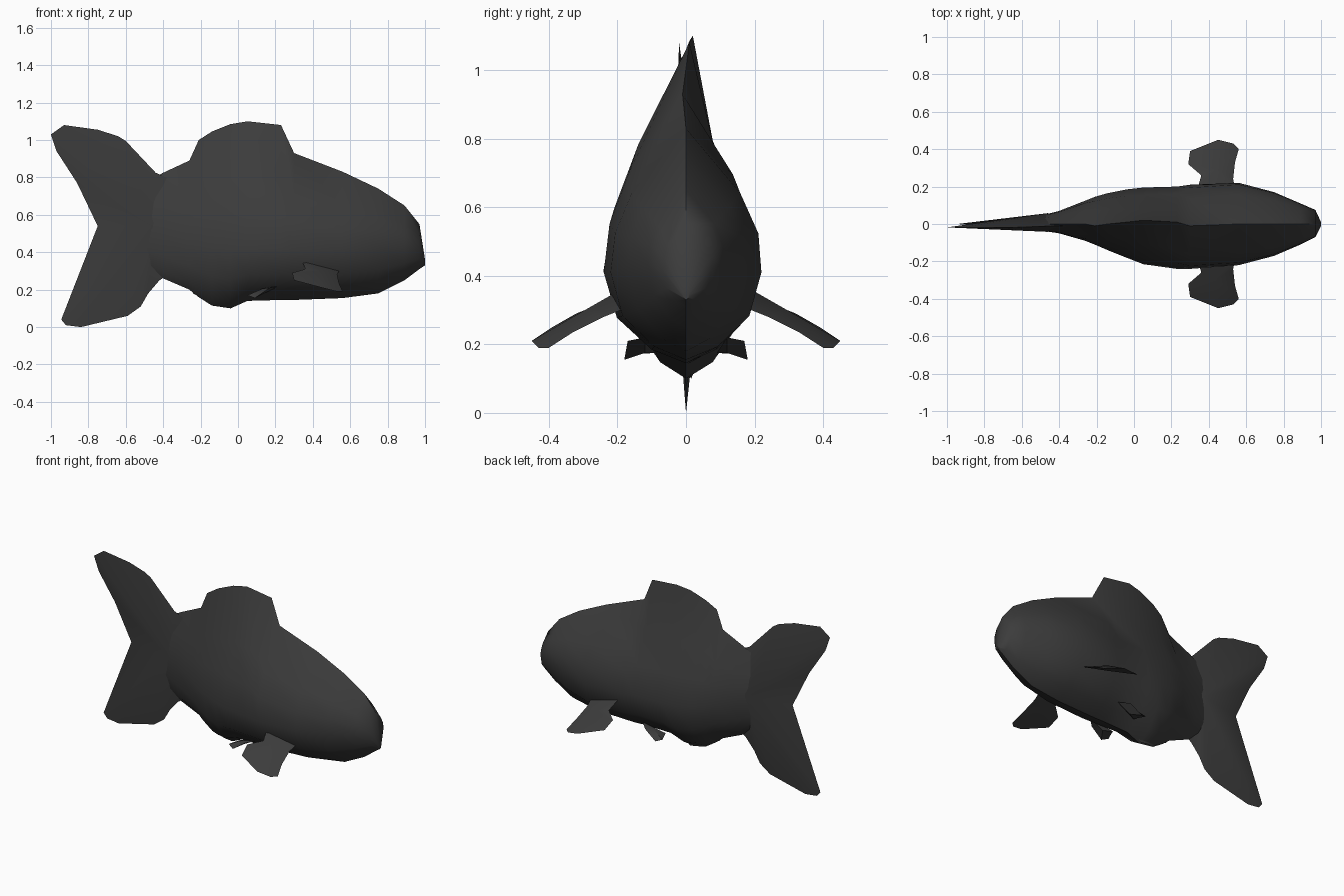
import bpy, bmesh, math

if "Cube" in bpy.data.objects:
    bpy.data.objects.remove(bpy.data.objects["Cube"])

mat = bpy.data.materials.new("dark_grey")
mat.diffuse_color = (0.045, 0.045, 0.045, 1)
mat.use_nodes = True
mat.node_tree.nodes["Principled BSDF"].inputs["Base Color"].default_value = mat.diffuse_color


def finish(name, bm, angle):
    bmesh.ops.remove_doubles(bm, verts=bm.verts, dist=0.0005)
    bmesh.ops.recalc_face_normals(bm, faces=bm.faces)
    me = bpy.data.meshes.new(name)
    bm.to_mesh(me)
    bm.free()
    ob = bpy.data.objects.new(name, me)
    bpy.context.collection.objects.link(ob)
    me.materials.append(mat)
    bpy.ops.object.select_all(action='DESELECT')
    bpy.context.view_layer.objects.active = ob
    ob.select_set(True)
    bpy.ops.object.shade_smooth_by_angle(angle=math.radians(angle))
    return ob


def fan_fin(name, outline, hub, offset, mirror=False):
    """Thin fin: an outline fanned to a hub point on each side."""
    bm = bmesh.new()
    rim = [bm.verts.new(p) for p in outline]
    for s in (1, -1):
        h = bm.verts.new([c + s * o for c, o in zip(hub, offset)])
        for i in range(len(rim)):
            bm.faces.new((rim[i - 1], rim[i], h))
    ob = finish(name, bm, 40)
    if mirror:
        m = ob.modifiers.new("mirror", 'MIRROR')
        m.use_axis = (False, True, False)
        m.use_mirror_merge = False
    return ob


# Body with its blended dorsal fin, lofted along x
# x, top z, top y, widest z, bottom z, width -y, width +y, shoulder -y, shoulder +y
stations = [
    (1.00, .36, .00, .345, .33, .01, .01, .7, .7),
    (.97, .55, .00, .42, .31, .07, .075, .75, .75),
    (.89, .65, .00, .43, .25, .11, .11, .75, .75),
    (.75, .74, .00, .43, .18, .17, .17, .74, .74),
    (.56, .83, .00, .41, .155, .22, .22, .72, .72),
    (.30, .93, -.01, .41, .145, .24, .21, .70, .65),
    (.23, 1.08, .01, .42, .145, .24, .20, .58, .40),
    (.05, 1.10, .02, .42, .14, .215, .195, .50, .40),
    (-.04, 1.085, .01, .42, .10, .18, .185, .48, .42),
    (-.14, 1.045, .00, .43, .115, .14, .165, .48, .46),
    (-.21, 1.00, -.01, .44, .16, .11, .145, .48, .48),
    (-.26, .89, .00, .46, .20, .09, .125, .60, .60),
    (-.40, .825, .00, .50, .26, .05, .07, .65, .65),
    (-.56, .74, .00, .54, .35, .025, .03, .65, .65),
]
bm = bmesh.new()
rings = []
for x, zt, yt, zm, zb, wl, wr, fl, fr in stations:
    up, down = zt - zm, zm - zb
    pts = [(yt, zt)]
    right = [(fr, .55), (.5 + fr * .5 + .1, .27), (1, 0)]
    left = [(fl, .55), (.5 + fl * .5 + .08, .27), (1, 0)]
    low = [(.84, .5), (.42, .85)]
    pts += [(wr * min(f, 1), zm + u * up) for f, u in right]
    pts += [(wr * f, zm - u * down) for f, u in low]
    pts += [(0, zb)]
    pts += [(-wl * f, zm - u * down) for f, u in reversed(low)]
    pts += [(-wl * min(f, 1), zm + u * up) for f, u in reversed(left)]
    rings.append([bm.verts.new((x, y, z)) for y, z in pts])
for a, b in zip(rings, rings[1:]):
    for i in range(len(a)):
        bm.faces.new((a[i - 1], a[i], b[i], b[i - 1]))
bm.faces.new(rings[0])
bm.faces.new(rings[-1])
finish("body", bm, 45)

# Forked tail
tail = [(-.34, .78), (-.44, .825), (-.60, .995), (-.64, 1.02), (-.75, 1.055), (-.93, 1.08),
        (-1.0, 1.03), (-.97, .94), (-.86, .77), (-.75, .54), (-.945, .04),
        (-.92, .01), (-.84, 0), (-.59, .06), (-.52, .11), (-.48, .18),
        (-.42, .25), (-.34, .30)]
fan_fin("tail_fin", [(x, -.02 * max(0, z - .54) / .54, z) for x, z in tail],
        (-.46, .008, .54), (0, .05, 0))

# Pectoral fins
pectoral = [(.34, .19, .36), (.36, .26, .31), (.29, .32, .29), (.30, .39, .25),
            (.45, .45, .21), (.53, .43, .19), (.56, .40, .19), (.54, .33, .235),
            (.53, .24, .28), (.54, .19, .30)]
fan_fin("pectoral_fins", pectoral, (.44, .29, .285), (0, .005, .015), True)

# Pelvic fins
pelvic = [(.22, .12, .22), (.17, .17, .21), (.09, .18, .155), (.05, .165, .17),
          (.08, .09, .175)]
fan_fin("pelvic_fins", pelvic, (.13, .13, .19), (0, .01, .015), True)

# Small fin ridge under the belly
anal = [(.05, .01, .18), (-.04, .015, .10), (-.13, .01, .115), (-.24, 0, .18), (-.2, 0, .25)]
fan_fin("belly_fin", anal, (-.06, .01, .2), (0, .05, 0))
